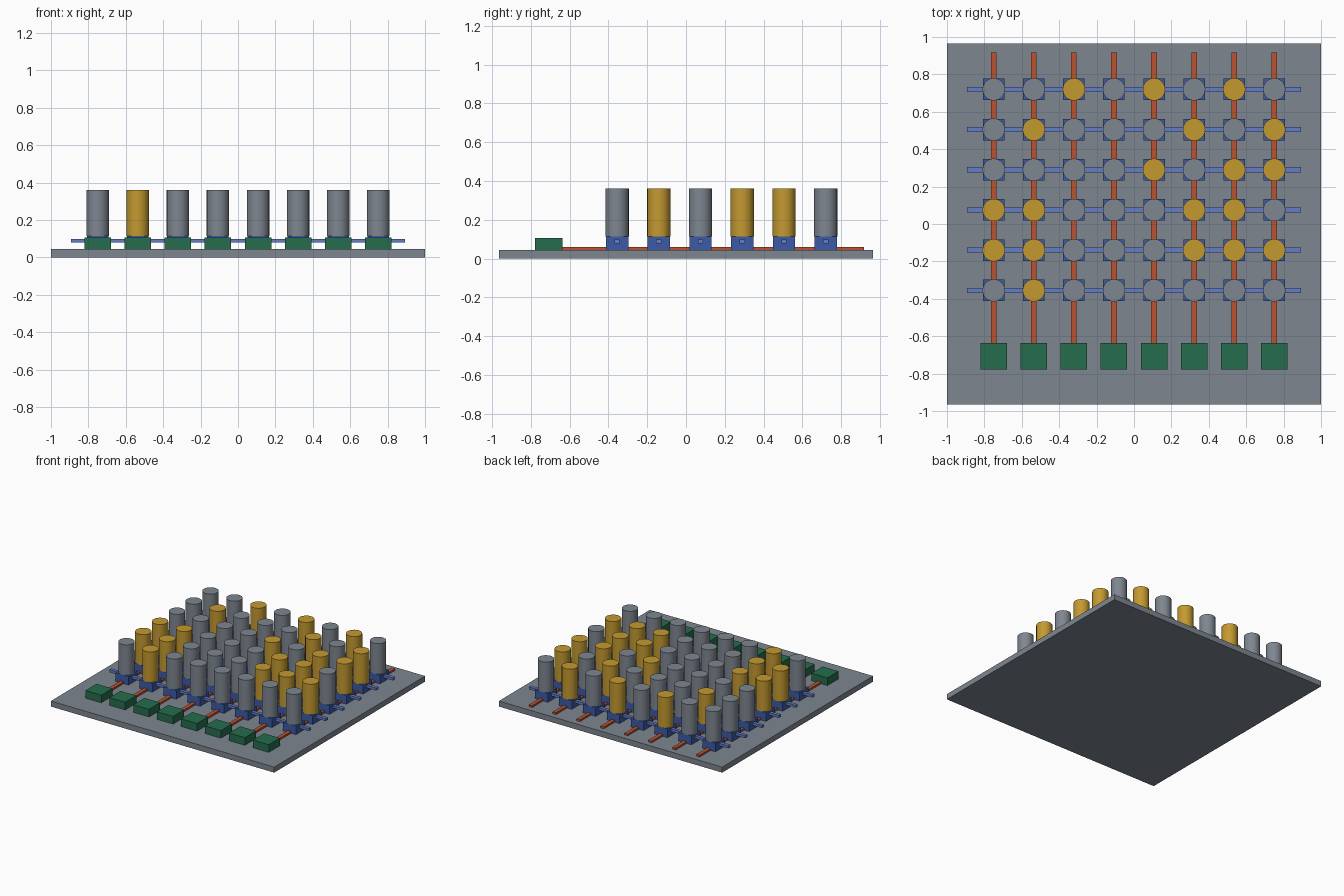
import bpy
import math

cube = bpy.data.objects.get("Cube")
if cube:
    bpy.data.objects.remove(cube, do_unlink=True)


def material(name, rgb):
    mat = bpy.data.materials.new(name)
    mat.use_nodes = True
    mat.diffuse_color = (*rgb, 1)
    mat.node_tree.nodes["Principled BSDF"].inputs["Base Color"].default_value = (*rgb, 1)
    return mat


grey = material("slate grey", (0.21, 0.24, 0.28))
gold = material("gold", (0.55, 0.32, 0.03))
navy = material("socket blue", (0.045, 0.105, 0.38))
blue = material("rail blue", (0.13, 0.21, 0.56))
red = material("rust red", (0.50, 0.085, 0.03))
green = material("dark green", (0.018, 0.15, 0.075))


def box(name, x, y, z, mat):
    """Box filling the given (low, high) ranges."""
    ranges = (x, y, z)
    bpy.ops.mesh.primitive_cube_add(size=1, location=[sum(r) / 2 for r in ranges])
    obj = bpy.context.object
    obj.scale = [r[1] - r[0] for r in ranges]
    bpy.ops.object.transform_apply(location=False, rotation=False, scale=True)
    obj.name = name
    obj.data.materials.append(mat)
    return obj


def around(centre, half):
    return (centre - half, centre + half)


def peg(name, x, y, low, high, radius, mat):
    bpy.ops.mesh.primitive_cylinder_add(
        vertices=24, radius=radius, depth=high - low, location=(x, y, (low + high) / 2))
    obj = bpy.context.object
    obj.name = name
    obj.data.materials.append(mat)
    bpy.ops.object.shade_smooth_by_angle(angle=math.radians(30))


# Layout: G marks a gold peg, rows run from back to front
PATTERN = ["..G.G.G.",
           ".G...G.G",
           "....G.GG",
           "GG...GG.",
           "GG...GGG",
           ".G......"]
columns = [-0.75 + 1.5 * i / 7 for i in range(8)]
rows = [0.72 - 0.215 * j for j in range(6)]
TOP = 0.045

# Base plate
box("base_plate", (-1, 1), (-0.965, 0.965), (0, TOP), grey)

# Column rails with their end blocks
for i, x in enumerate(columns):
    box(f"column_rail_{i}", around(x, 0.015), (-0.65, 0.918), (TOP, 0.06), red)
    box(f"end_block_{i}", around(x, 0.071), (-0.779, -0.637), (TOP, 0.107), green)

# Row rails, sockets and pegs
for j, y in enumerate(rows):
    box(f"row_rail_{j}", (-0.893, 0.893), around(y, 0.0135), (0.079, 0.099), blue)
    for i, x in enumerate(columns):
        box(f"socket_{j}_{i}", around(x, 0.0575), around(y, 0.0575), (TOP, 0.115), navy)
        peg(f"peg_{j}_{i}", x, y, 0.115, 0.361, 0.06, gold if PATTERN[j][i] == "G" else grey)
